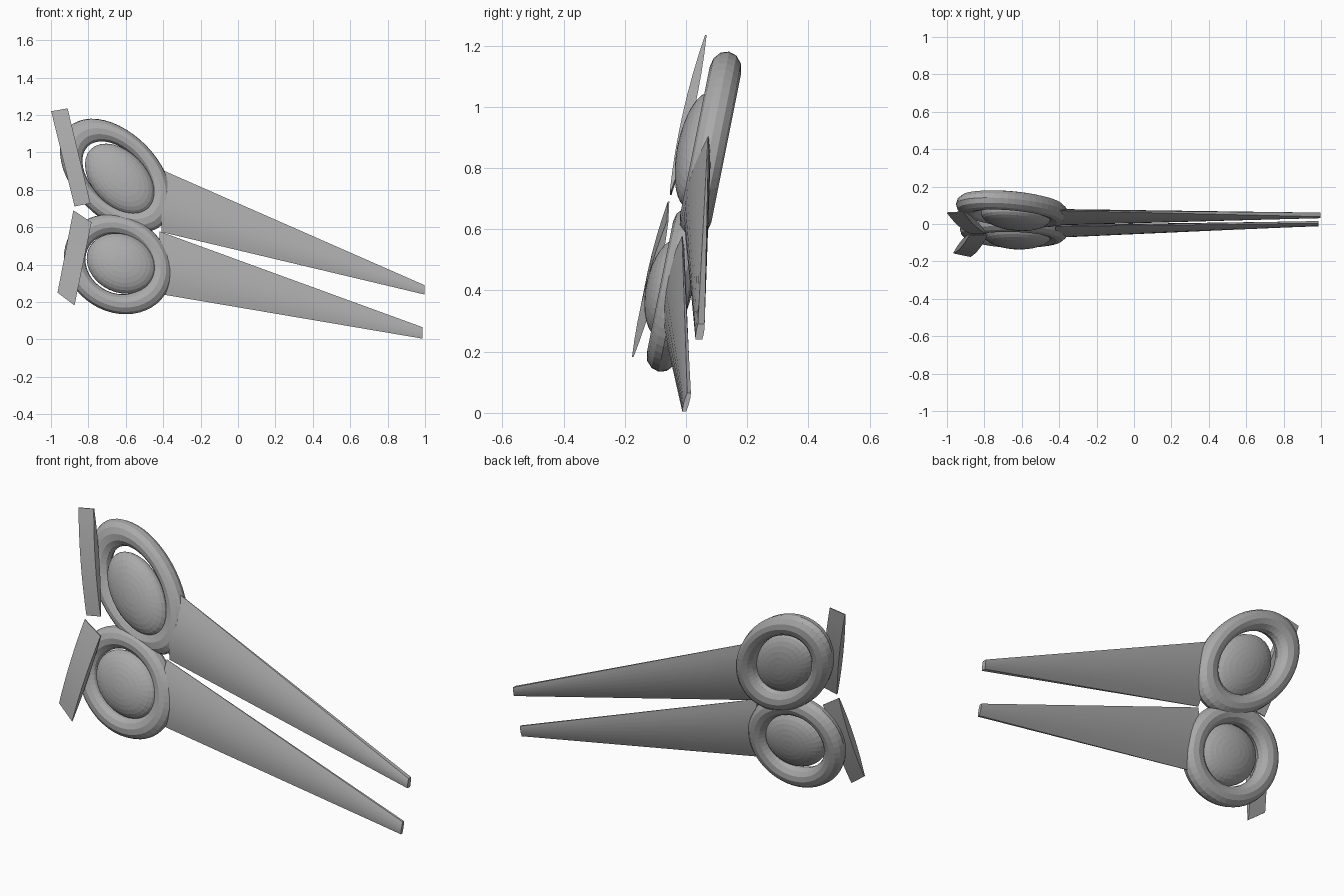
import bpy, bmesh, math
from mathutils import Matrix, Vector

if "Cube" in bpy.data.objects:
    bpy.data.objects.remove(bpy.data.objects["Cube"])

grey = bpy.data.materials.new("mid_grey")
grey.diffuse_color = (0.4, 0.4, 0.4, 1)
grey.use_nodes = True
grey.node_tree.nodes["Principled BSDF"].inputs["Base Color"].default_value = grey.diffuse_color


def leaning_frame(center, angle, slope, size):
    """Oval axes turned by angle in the front plane, leaning back by slope."""
    c, s = math.cos(angle), math.sin(angle)
    u = Vector((c, slope * s, s)) * size[0]
    v = Vector((-s, slope * c, c)) * size[1]
    n = Vector((0, -1, slope)).normalized() * size[2]
    m = Matrix((u, v, n)).transposed().to_4x4()
    return Matrix.Translation(center) @ m


def finish(obj, name, matrix=None):
    obj.name = obj.data.name = name
    if matrix is not None:
        obj.data.transform(matrix)
    obj.data.materials.append(grey)


def lens_section(a, b, bulge, edge, n=8):
    """Closed lens outline from point a to b, thick along y."""
    a, b = Vector(a), Vector(b)
    front, back = [], []
    for i in range(n + 1):
        t = i / n
        half = Vector((0, edge / 2 + bulge / 2 * 4 * t * (1 - t), 0))
        p = a.lerp(b, t)
        front.append(p - half)
        back.append(p + half)
    return front + back[::-1]


def loft(name, first, last):
    """Solid between two matching outlines."""
    bm = bmesh.new()
    rings = [[bm.verts.new(p) for p in sec] for sec in (first, last)]
    n = len(first)
    for i in range(n):
        j = (i + 1) % n
        bm.faces.new((rings[0][i], rings[0][j], rings[1][j], rings[1][i]))
    for r in rings:
        bm.faces.new(r)
    bmesh.ops.recalc_face_normals(bm, faces=bm.faces)
    mesh = bpy.data.meshes.new(name)
    bm.to_mesh(mesh)
    bm.free()
    obj = bpy.data.objects.new(name, mesh)
    bpy.context.collection.objects.link(obj)
    finish(obj, name)
    bpy.context.view_layer.objects.active = obj
    bpy.ops.object.select_all(action='DESELECT')
    obj.select_set(True)
    bpy.ops.object.shade_smooth_by_angle(angle=math.radians(30))


# Oval rims: name, centre, angle, lean, size
for name, center, angle, size in (
        ("upper_rim", (-0.652, 0.08, 0.876), -46, (0.289, 0.182, 0.21)),
        ("lower_rim", (-0.643, -0.036, 0.402), -32, (0.240, 0.203, 0.20))):
    bpy.ops.mesh.primitive_torus_add(major_segments=48, minor_segments=12,
                                     major_radius=1, minor_radius=0.25)
    finish(bpy.context.object, name,
           leaning_frame(center, math.radians(angle), 0.2, size))

# Domed centres
for name, center, angle, size in (
        ("upper_dome", (-0.632, 0.043, 0.858), -46, (0.222, 0.145, 0.072)),
        ("lower_dome", (-0.624, -0.055, 0.406), -25, (0.191, 0.155, 0.076))):
    bpy.ops.mesh.primitive_uv_sphere_add(segments=32, ring_count=16, radius=1)
    finish(bpy.context.object, name,
           leaning_frame(center, math.radians(angle), 0.2, size))

# Long tapering blades, lens-shaped at the root and square at the tip
loft("upper_blade",
     lens_section((-0.41, 0.0, 0.574), (-0.41, 0.073, 0.908), 0.065, 0.002),
     lens_section((0.997, 0.042, 0.24), (0.997, 0.05, 0.29), 0.004, 0.022))
loft("lower_blade",
     lens_section((-0.42, -0.065, 0.243), (-0.42, -0.012, 0.578), 0.055, 0.002),
     lens_section((0.987, -0.006, 0.004), (0.987, 0.01, 0.065), 0.006, 0.012))

# Slim curved end plates
loft("upper_end_plate",
     lens_section((-0.874, -0.050, 0.711), (-0.999, 0.060, 1.220), 0.03, 0.005),
     lens_section((-0.789, -0.050, 0.727), (-0.911, 0.065, 1.235), 0.03, 0.005))
loft("lower_end_plate",
     lens_section((-0.965, -0.155, 0.250), (-0.880, -0.057, 0.690), 0.03, 0.005),
     lens_section((-0.874, -0.174, 0.182), (-0.783, -0.060, 0.626), 0.03, 0.005))
